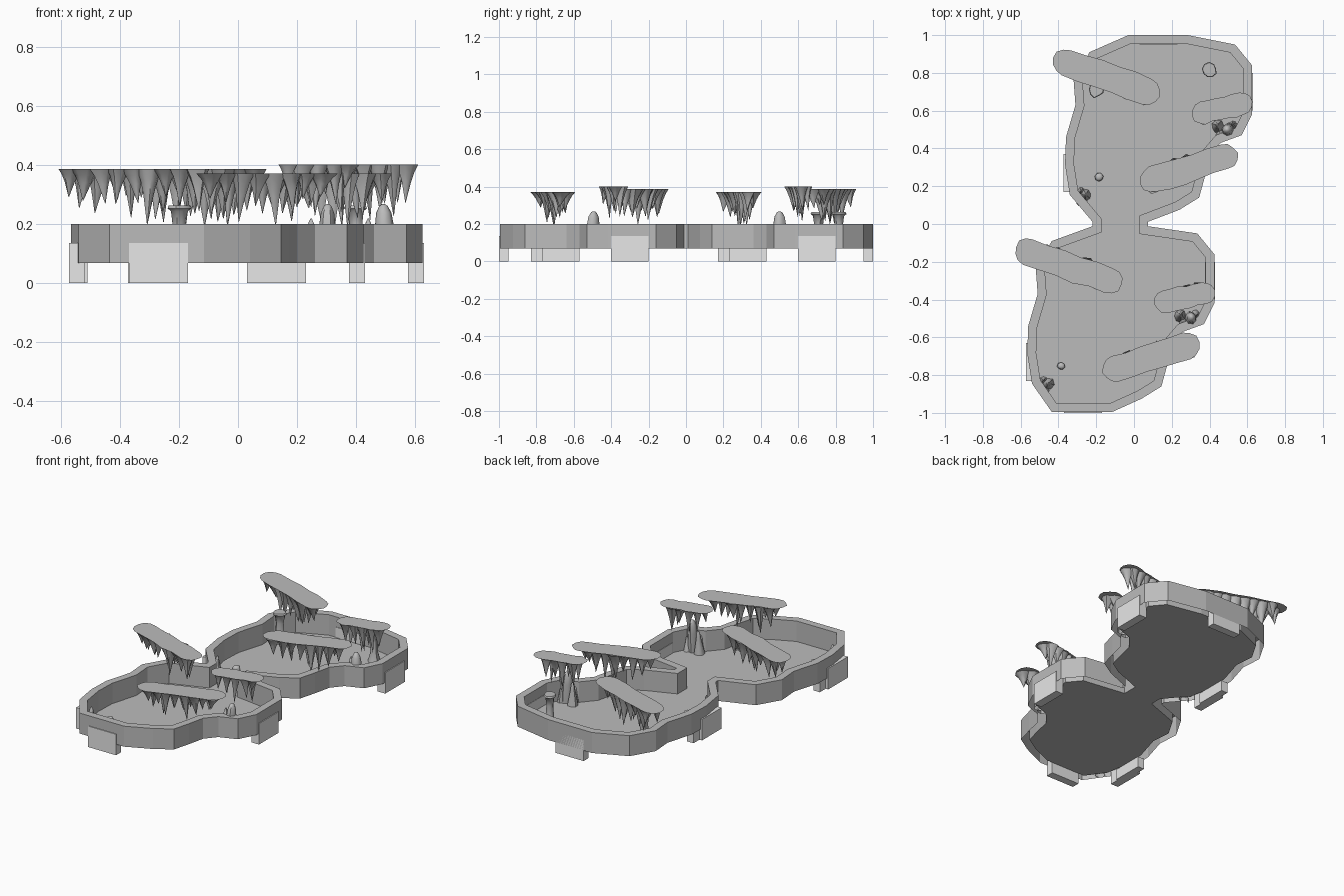
import bpy, bmesh, math, random
from mathutils import Vector

random.seed(7)
if "Cube" in bpy.data.objects:
    bpy.data.objects.remove(bpy.data.objects["Cube"])


def material(name, value):
    m = bpy.data.materials.new(name)
    m.use_nodes = True
    m.diffuse_color = (value, value, value, 1)
    m.node_tree.nodes["Principled BSDF"].inputs["Base Color"].default_value = (value, value, value, 1)
    return m


STONE = material("stone grey", 0.5)
CLIP = material("pale grey", 0.8)
FLOOR = 0.068
TOP = 0.2
ROOM_STEP = Vector((0.2, 1.0))


def finish(name, bm, mat, smooth=False):
    me = bpy.data.meshes.new(name)
    bm.to_mesh(me)
    bm.free()
    me.materials.append(mat)
    ob = bpy.data.objects.new(name, me)
    bpy.context.collection.objects.link(ob)
    if smooth:
        bpy.ops.object.select_all(action='DESELECT')
        ob.select_set(True)
        bpy.context.view_layer.objects.active = ob
        bpy.ops.object.shade_smooth_by_angle(angle=math.radians(50))
    return ob


def loft(bm, rings, cap=True):
    """Bridge successive rings of points; optionally fill the last one."""
    rings = [[bm.verts.new(p) for p in r] for r in rings]
    n = len(rings[0])
    for a, b in zip(rings, rings[1:]):
        for i in range(n):
            j = (i + 1) % n
            bm.faces.new((a[i], a[j], b[j], b[i]))
    if cap:
        bm.faces.new(rings[-1])


def inset(loop, d):
    """Mitred inward offset of a counter-clockwise outline."""
    out = []
    n = len(loop)
    for i, p in enumerate(loop):
        a = (p - loop[i - 1]).normalized()
        b = (loop[(i + 1) % n] - p).normalized()
        na, nb = Vector((-a.y, a.x)), Vector((-b.y, b.x))
        out.append(p + (na + nb) * d / max(0.4, 1 + na.dot(nb)))
    return out


def at(loop, z):
    return [(p.x, p.y, z) for p in loop]


# Cave outline: one room's right and left sides, repeated for the second room
right = [Vector(p) for p in (
    (-0.115, -0.995), (0.04, -0.925), (0.145, -0.86), (0.175, -0.75), (0.2, -0.64),
    (0.26, -0.57), (0.37, -0.53), (0.425, -0.42), (0.425, -0.16), (0.335, -0.05))]
left = [Vector(p) for p in (
    (-0.435, -0.09), (-0.52, -0.235), (-0.51, -0.37), (-0.56, -0.54),
    (-0.565, -0.685), (-0.54, -0.845), (-0.435, -0.995))]
back = [Vector((0.085, 0)), Vector((-0.23, 0))]
neck_r = [Vector((0.075, -0.012)), Vector((0.075, 0.012))]
neck_l = [Vector((-0.22, 0.012)), Vector((-0.22, -0.012))]
outline = (right + neck_r + [p + ROOM_STEP for p in right[1:] + back + left[:-1]]
           + neck_l + left)
inner = inset(outline, 0.047)

# Hollow rim walls and floor
bm = bmesh.new()
loft(bm, [at(outline, FLOOR), at(outline, TOP), at(inner, TOP), at(inner, FLOOR)])
finish("cave_walls_and_floor", bm, STONE)


# Connector tabs under the walls
def box(name, x0, x1, y0, y1, z1):
    bm = bmesh.new()
    loft(bm, [[(x0, y0, z), (x1, y0, z), (x1, y1, z), (x0, y1, z)] for z in (0, z1)])
    bm.faces.new([bm.verts[:][i] for i in (3, 2, 1, 0)]) if not bm.verts.ensure_lookup_table() else None
    finish(name, bm, CLIP)


box("front_tab", -0.37, -0.17, -1.0, -0.95, 0.135)
box("back_tab", 0.03, 0.23, 0.95, 1.0, 0.135)
for room, (dx, dy) in (("front_room", (0, 0)), ("back_room", ROOM_STEP)):
    box(room + "_right_side_tab", 0.376 + dx, 0.43 + dx, -0.4 + dy, -0.2 + dy, 0.135)
    box(room + "_left_side_tab", -0.573 + dx, -0.52 + dx, -0.83 + dy, -0.63 + dy, 0.135)
    box(room + "_left_side_foot", -0.555 + dx, -0.51 + dx, -0.77 + dy, -0.57 + dy, FLOOR)


# Turned rock shapes: profile gives (radius factor, height factor)
def spike(bm, x, y, z, r, h, profile, sides=8, lean=0.0):
    turn, ang = random.random(), random.random() * math.tau
    wob = [random.uniform(0.85, 1.15) for _ in range(sides)]
    rings = []
    for rf, hf in profile:
        ox, oy = lean * hf * math.cos(ang), lean * hf * math.sin(ang)
        rings.append([(x + ox + r * rf * wob[i] * math.cos(math.tau * (i + turn) / sides),
                       y + oy + r * rf * wob[i] * math.sin(math.tau * (i + turn) / sides),
                       z + h * hf) for i in range(sides)])
    loft(bm, rings)


DRIP = ((1, 0), (0.68, 0.2), (0.42, 0.45), (0.2, 0.75), (0.02, 1))
CONE = ((1, 0), (0.75, 0.3), (0.45, 0.65), (0.3, 0.9), (0.08, 1))
DOME = ((1, 0), (0.95, 0.6), (0.75, 0.85), (0.4, 0.97), (0.1, 1))
COLUMN = ((1, 0), (0.65, 0.25), (0.55, 0.65), (0.7, 0.9), (1, 0.95), (0.9, 1))


# Hanging rock shelf: wavy flat sheet with a dense row of stalactites
def shelf(name, a, b, radius, z, count, low):
    a, b = Vector(a), Vector(b)
    along = (b - a).normalized()
    side = Vector((-along.y, along.x))
    loop = []
    steps = 12
    for end, start, toward in ((b, -1, 1), (a, 1, -1)):
        for k in range(steps // 2 + 1):
            t = math.pi * (k / (steps // 2) - 0.5)
            r = radius * random.uniform(0.92, 1.06)
            loop.append(end + (along * math.cos(t) + side * math.sin(t)) * r * toward)
        far = a if end is b else b
        for f in (0.2, 0.4, 0.6, 0.8):
            loop.append(end.lerp(far, f) + side * toward * radius * random.uniform(0.88, 1.12))
    bm = bmesh.new()
    bm.faces.new([bm.verts.new(p) for p in at(loop, z)])
    for k in range(count):
        f = k / (count - 1)
        p = a.lerp(b, f) + side * radius * (0.36 if k % 2 else -0.36) * random.uniform(0.5, 1.1)
        depth = (z - low) * random.uniform(0.5, 1.0) * (0.75 + 0.25 * math.sin(math.pi * f))
        spike(bm, p.x, p.y, z - 0.001, radius * random.uniform(0.55, 0.7), -depth, DRIP, 8, 0.012)
    for face in bm.faces:
        if len(face.verts) < 9:
            face.normal_flip()
    finish(name, bm, STONE, True)


for room, (dx, dy) in (("front_room", (0, 0)), ("back_room", ROOM_STEP)):
    def off(x, y):
        return (x + dx, y + dy)

    shelf(room + "_left_stalactites", off(-0.56, -0.145), off(-0.13, -0.3), 0.072, 0.388, 17, 0.19)
    shelf(room + "_right_stalactites", off(-0.1, -0.765), off(0.28, -0.645), 0.07, 0.372, 15, 0.17)
    shelf(room + "_small_stalactites", off(0.165, -0.412), off(0.37, -0.365), 0.06, 0.402, 9, 0.2)

    # Stalagmites near the right wall
    bm = bmesh.new()
    for x, y, r, h, shape in ((0.3, -0.5, 0.034, 0.2, DOME), (0.245, -0.485, 0.034, 0.15, CONE),
                              (0.265, -0.525, 0.03, 0.1, CONE), (0.325, -0.475, 0.022, 0.09, CONE)):
        spike(bm, x + dx, y + dy, FLOOR, r, h, shape, 8, 0.008)
    finish(room + "_tall_stalagmites", bm, STONE, True)

    # Low stones in the front corner
    bm = bmesh.new()
    for x, y, r, h in ((-0.48, -0.88, 0.03, 0.09), (-0.455, -0.845, 0.03, 0.11),
                       (-0.48, -0.825, 0.018, 0.06), (-0.385, -0.752, 0.022, 0.03)):
        spike(bm, x + dx, y + dy, FLOOR, r, h, CONE if h > 0.05 else DOME, 7)
    finish(room + "_low_stones", bm, STONE, True)

# Flared rock columns in the back room
for name, x, y in (("right_column", 0.4, 0.815), ("left_column", -0.2, 0.71)):
    bm = bmesh.new()
    spike(bm, x, y, FLOOR, 0.04, 0.195, COLUMN, 9)
    finish(name, bm, STONE, True)
